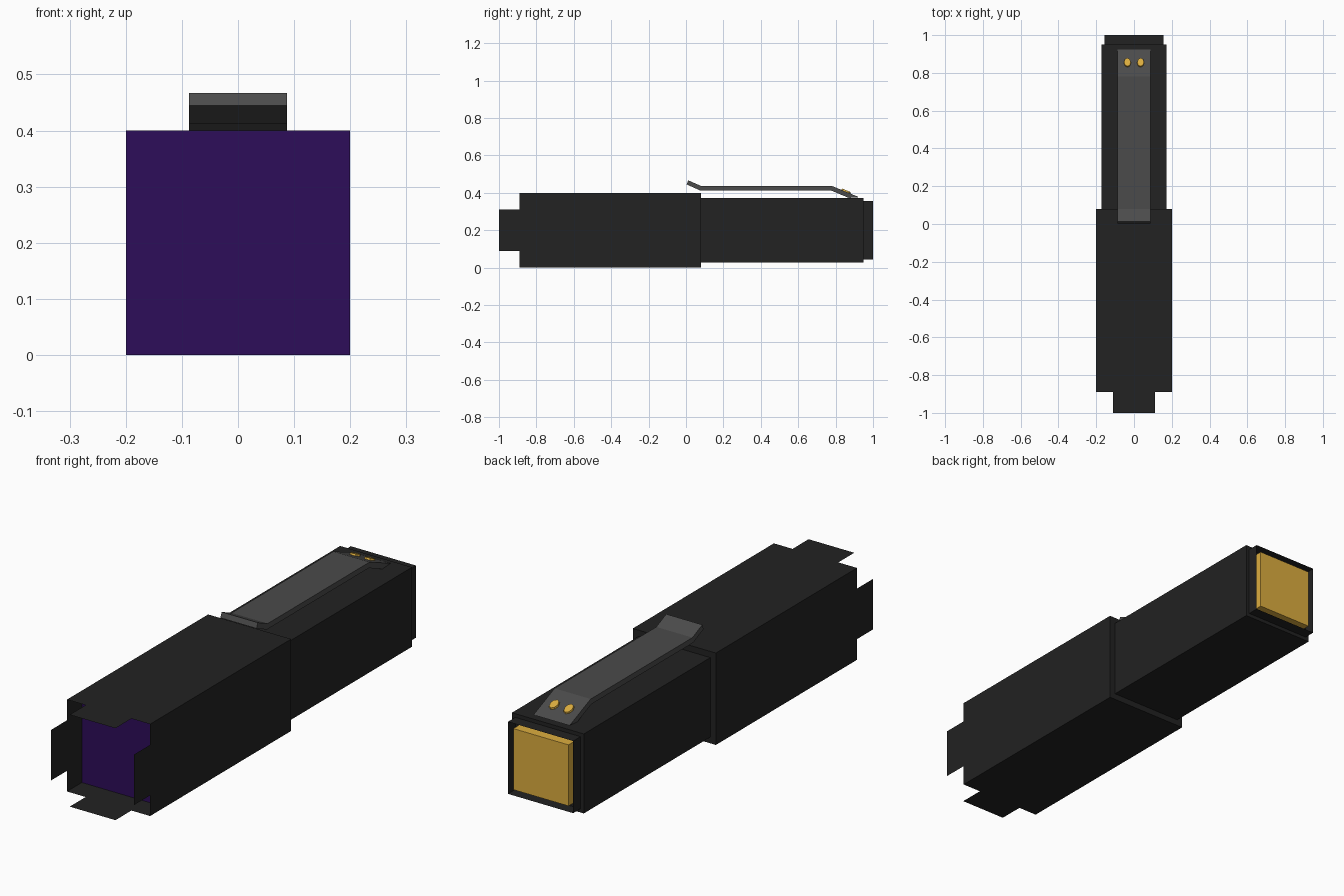
import bpy, bmesh
from math import radians, pi
from mathutils import Matrix, Vector

cube = bpy.data.objects.get("Cube")
if cube:
    bpy.data.objects.remove(cube, do_unlink=True)

MID = 0.2  # height of the long axis


def material(name, rgb):
    m = bpy.data.materials.new(name)
    m.use_nodes = True
    m.diffuse_color = (*rgb, 1)
    bsdf = m.node_tree.nodes["Principled BSDF"]
    bsdf.inputs["Base Color"].default_value = (*rgb, 1)
    bsdf.inputs["Roughness"].default_value = 0.6
    return m


black = material("matte black", (0.016, 0.016, 0.016))
grey = material("clip grey", (0.07, 0.07, 0.07))
gold = material("gold", (0.72, 0.42, 0.05))
purple = material("lens purple", (0.026, 0.004, 0.1))


def finish(name, bm, mat):
    mesh = bpy.data.meshes.new(name)
    bm.to_mesh(mesh)
    bm.free()
    mesh.materials.append(mat)
    obj = bpy.data.objects.new(name, mesh)
    bpy.context.collection.objects.link(obj)
    return obj


def box(name, half, y0, y1, mat):
    """Square bar along y, centred on the long axis."""
    bm = bmesh.new()
    bmesh.ops.create_cube(bm, size=1)
    bmesh.ops.scale(bm, vec=(2 * half, y1 - y0, 2 * half), verts=bm.verts)
    bmesh.ops.translate(bm, vec=(0, (y0 + y1) / 2, MID), verts=bm.verts)
    return finish(name, bm, mat)


def tube(name, half, outline, mat):
    """Four thin sheet walls: one (x, y) outline turned about the long axis."""
    bm = bmesh.new()
    for i in range(4):
        turn = Matrix.Translation((0, 0, MID)) @ Matrix.Rotation(i * pi / 2, 4, 'Y')
        bm.faces.new([bm.verts.new(turn @ Vector((x, y, half))) for x, y in outline])
    bmesh.ops.remove_doubles(bm, verts=bm.verts, dist=0.0001)
    return finish(name, bm, mat)


def panel(name, half, y, mat, facing):
    """Square sheet across the long axis, facing -y or +y."""
    bm = bmesh.new()
    corners = [(-half, -half), (half, -half), (half, half), (-half, half)]
    bm.faces.new([bm.verts.new((-facing * x, y, MID + z)) for x, z in corners])
    return finish(name, bm, mat)


# Front housing with a prong in the middle of each wall
tube("front_housing", 0.2,
     [(-0.2, -0.89), (-0.11, -0.89), (-0.11, -1), (0.11, -1), (0.11, -0.89),
      (0.2, -0.89), (0.2, 0.08), (-0.2, 0.08)], black)
panel("housing_back", 0.2, 0.08, black, 1)
panel("lens", 0.2, -0.788, purple, -1)

# Rear handle, end collar and the button inside it
box("rear_handle", 0.173, 0.08, 0.95, black)
tube("end_collar", 0.157, [(-0.157, 0.95), (0.157, 0.95), (0.157, 1), (-0.157, 1)], black)
box("end_button", 0.133, 0.95, 0.998, gold)

# Pocket clip: bent strip profile in (y, z), extruded across x
profile = [(0.012, 0.467), (0.08, 0.437), (0.78, 0.437), (0.925, 0.377),
           (0.87, 0.373), (0.775, 0.413), (0.075, 0.413), (0.003, 0.445)]
bm = bmesh.new()
strip = bm.faces.new([bm.verts.new((-0.087, y, z)) for y, z in profile])
out = bmesh.ops.extrude_face_region(bm, geom=[strip])
moved = [g for g in out["geom"] if isinstance(g, bmesh.types.BMVert)]
bmesh.ops.translate(bm, vec=(0.174, 0, 0), verts=moved)
bmesh.ops.recalc_face_normals(bm, faces=bm.faces)
finish("pocket_clip", bm, grey)

# Rivets on the sloping end of the clip
for side, x in (("left", 0.035), ("right", -0.035)):
    bm = bmesh.new()
    bmesh.ops.create_cone(bm, cap_ends=True, segments=8, radius1=0.025, radius2=0.022, depth=0.012)
    place = (Matrix.Translation((x, 0.855, 0.408)) @ Matrix.Rotation(radians(-22.5), 4, 'X')
             @ Matrix.Diagonal((0.8, 1.1, 1, 1)))
    bmesh.ops.transform(bm, matrix=place, verts=bm.verts)
    finish(side + "_clip_rivet", bm, gold)
